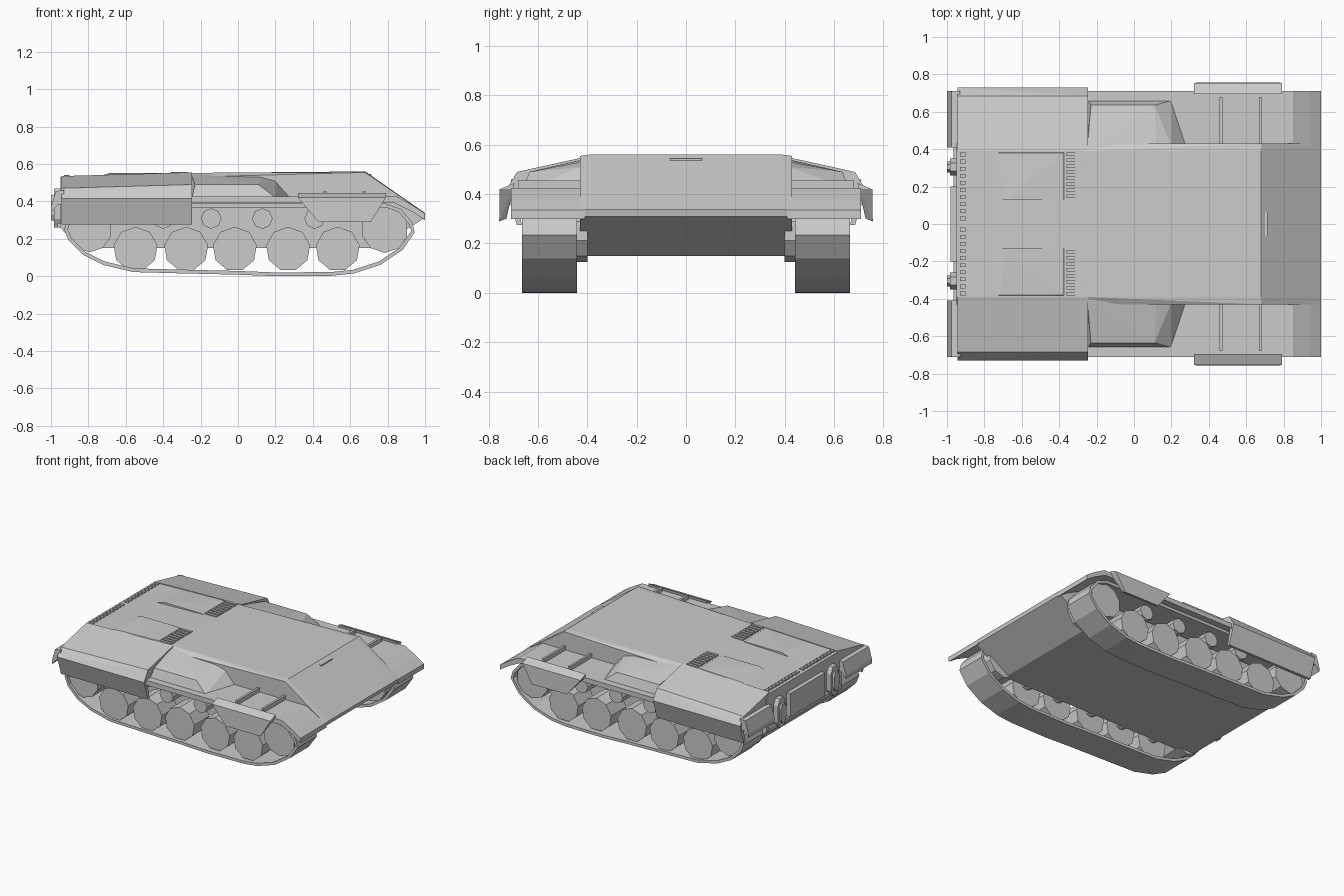
import bpy, bmesh, math

if "Cube" in bpy.data.objects:
    bpy.data.objects.remove(bpy.data.objects["Cube"])


def finish(bm, name):
    bmesh.ops.recalc_face_normals(bm, faces=bm.faces)
    me = bpy.data.meshes.new(name)
    bm.to_mesh(me)
    bm.free()
    ob = bpy.data.objects.new(name, me)
    bpy.context.collection.objects.link(ob)
    return ob


def solid(name, pts, both=True):
    """Convex solid around points; optionally one on each side of y = 0."""
    for s, side in ((1, "_left"), (-1, "_right")) if both else ((1, ""),):
        bm = bmesh.new()
        for x, y, z in pts:
            bm.verts.new((x, y * s, z))
        res = bmesh.ops.convex_hull(bm, input=bm.verts)
        junk = [v for v in bm.verts if not v.link_faces]
        bmesh.ops.delete(bm, geom=junk, context='VERTS')
        bmesh.ops.dissolve_limit(bm, angle_limit=0.01, verts=bm.verts, edges=bm.edges)
        finish(bm, name + side)


def prism(name, prof, y0, y1, both=True):
    """Extrude an xz outline (may be concave) between y0 and y1."""
    for s, side in ((1, "_left"), (-1, "_right")) if both else ((1, ""),):
        bm = bmesh.new()
        a = [bm.verts.new((x, y0 * s, z)) for x, z in prof]
        b = [bm.verts.new((x, y1 * s, z)) for x, z in prof]
        bm.faces.new(a)
        bm.faces.new(b)
        n = len(prof)
        for i in range(n):
            bm.faces.new((a[i], a[(i + 1) % n], b[(i + 1) % n], b[i]))
        finish(bm, name + side)


def box(name, x0, x1, y0, y1, z0, z1, both=True):
    prism(name, [(x0, z0), (x1, z0), (x1, z1), (x0, z1)], y0, y1, both)


def wheel(name, x, z, r, y0, y1, n):
    prism(name, [(x + r * math.sin(2 * math.pi * i / n), z + r * math.cos(2 * math.pi * i / n))
                 for i in range(n)], y0, y1)


# Main hull: wedge nose, flat deck with chamfered shoulders
core = [(-.95, .53), (-.25, .552), (.6, .552), (.68, .56), (1, .338), (.995, .31),
        (.75, .15), (-.85, .15), (-.95, .26)]
side = [(-.95, .50), (-.25, .53), (.59, .53), (.68, .555), (1, .335), (.995, .31),
        (.75, .15), (-.85, .15), (-.95, .26)]
solid("hull", [(x, s * .39, z) for x, z in core for s in (1, -1)] +
      [(x, s * .43, z) for x, z in side for s in (1, -1)], False)
box("glacis_handle", .70, .715, -.065, .065, .53, .545, False)

# Fenders with drooping front and rear flaps
prism("fender", [(-.95, .425), (.85, .425), (.94, .375), (1, .335), (1, .30),
                 (.93, .345), (.84, .39), (-.95, .39)], .41, .71)
prism("rear_flap", [(-.93, .46), (-.975, .455), (-1, .37), (-1, .34), (-.965, .38), (-.93, .38)], .41, .71)

# Rear armour boxes with slanted skirts
for nm, sec in (("rear_box", [(.39, .555), (.685, .49), (.73, .415), (.70, .385), (.39, .40)]),
                ("rear_skirt", [(.73, .415), (.685, .275), (.665, .275), (.70, .425)])):
    solid(nm, [(x, y, z - (d if z > .45 else 0)) for y, z in sec
               for x, d in ((-.945, .02), (-.245, 0))])

# Mid side stowage with sloped front
solid("side_bin", [(-.25, .40, .545), (.12, .40, .535), (.2, .42, .51), (-.23, .635, .49),
                   (.11, .635, .49), (-.245, .66, .42), (.2, .66, .42), (.28, .42, .42),
                   (-.25, .40, .42)])

# Front side skirts and fender ribs
solid("front_skirt", [(x, y, z) for y, z, a, b in ((.695, .445, .32, .79), (.755, .42, .32, .79),
                                                   (.70, .42, .32, .79), (.757, .29, .43, .71),
                                                   (.728, .30, .43, .71)) for x in (a, b)])
for i, x in enumerate((.465, .675)):
    box(f"fender_rib_{i}", x - .008, x + .008, .41, .68, .42, .455)

# Engine deck: access panels and louvres
solid("deck_panel", [(-.74, .13, .535), (-.37, .13, .545), (-.74, .385, .535), (-.37, .385, .545),
                     (-.68, .13, .553), (-.38, .13, .552), (-.72, .38, .54), (-.38, .38, .552)])
for i in range(8):
    y = .14 + i * .032
    box(f"louvre_{i}", -.36, -.27, y, y + .018, .54, .558)
for i in range(10):
    y = .02 + i * .038
    box(f"rear_louvre_{i}", -.93, -.90, y, y + .02, .52, .54)

# Rear plate details: exhaust housings and central panel
for r, x0, x1, nm in ((1, -.985, -.94, "exhaust_housing"), (.65, -1, -.94, "exhaust_cap")):
    out = [(.045, .06), (.022, .105), (-.022, .105), (-.045, .06),
           (-.045, -.06), (-.022, -.105), (.022, -.105), (.045, -.06)]
    solid(nm, [(x, .305 + dy * r, .365 + dz * r) for dy, dz in out for x in (x0, x1)])
box("rear_panel", -.98, -.94, -.2, .2, .29, .46, False)
box("rear_rail", -.965, -.94, -.41, .41, .26, .285, False)

# Running gear
for i, x in enumerate((-.548, -.277, -.017, .268, .533)):
    wheel(f"road_wheel_{i}", x, .145, .119, .47, .645, 9)
    wheel(f"axle_{i}", x, .19, .04, .40, .48, 8)
for i, x in enumerate((-.40, -.143, .13, .41)):
    wheel(f"return_roller_{i}", x, .308, .055, .40, .62, 8)
wheel("drive_sprocket", .785, .25, .125, .40, .645, 10)
wheel("idler", -.795, .25, .122, .40, .645, 10)

# Closed track band: outer outline, inner outline offset along the normals
outer = [(-.93, .25), (-.905, .19), (-.83, .115), (-.72, .06), (-.56, .022), (-.3, .015), (.0, .008),
         (.2, 0), (.5, .002), (.62, .015), (.76, .06), (.88, .14), (.945, .235), (.93, .29),
         (.87, .36), (.79, .388), (-.79, .388), (-.87, .36), (-.91, .31)]
n = len(outer)
inner = []
for i in range(n):
    (ax, az), (bx, bz) = outer[i - 1], outer[(i + 1) % n]
    l = math.hypot(bx - ax, bz - az)
    inner.append((outer[i][0] - (bz - az) / l * .02, outer[i][1] + (bx - ax) / l * .02))
for s, nm in ((1, "track_left"), (-1, "track_right")):
    bm = bmesh.new()
    rings = [[bm.verts.new((x, y * s, z)) for x, z in p]
             for p, y in ((outer, .442), (outer, .665), (inner, .665), (inner, .442))]
    for k in range(4):
        a, b = rings[k], rings[(k + 1) % 4]
        for i in range(n):
            j = (i + 1) % n
            bm.faces.new((a[i], a[j], b[j], b[i]))
    finish(bm, nm)
